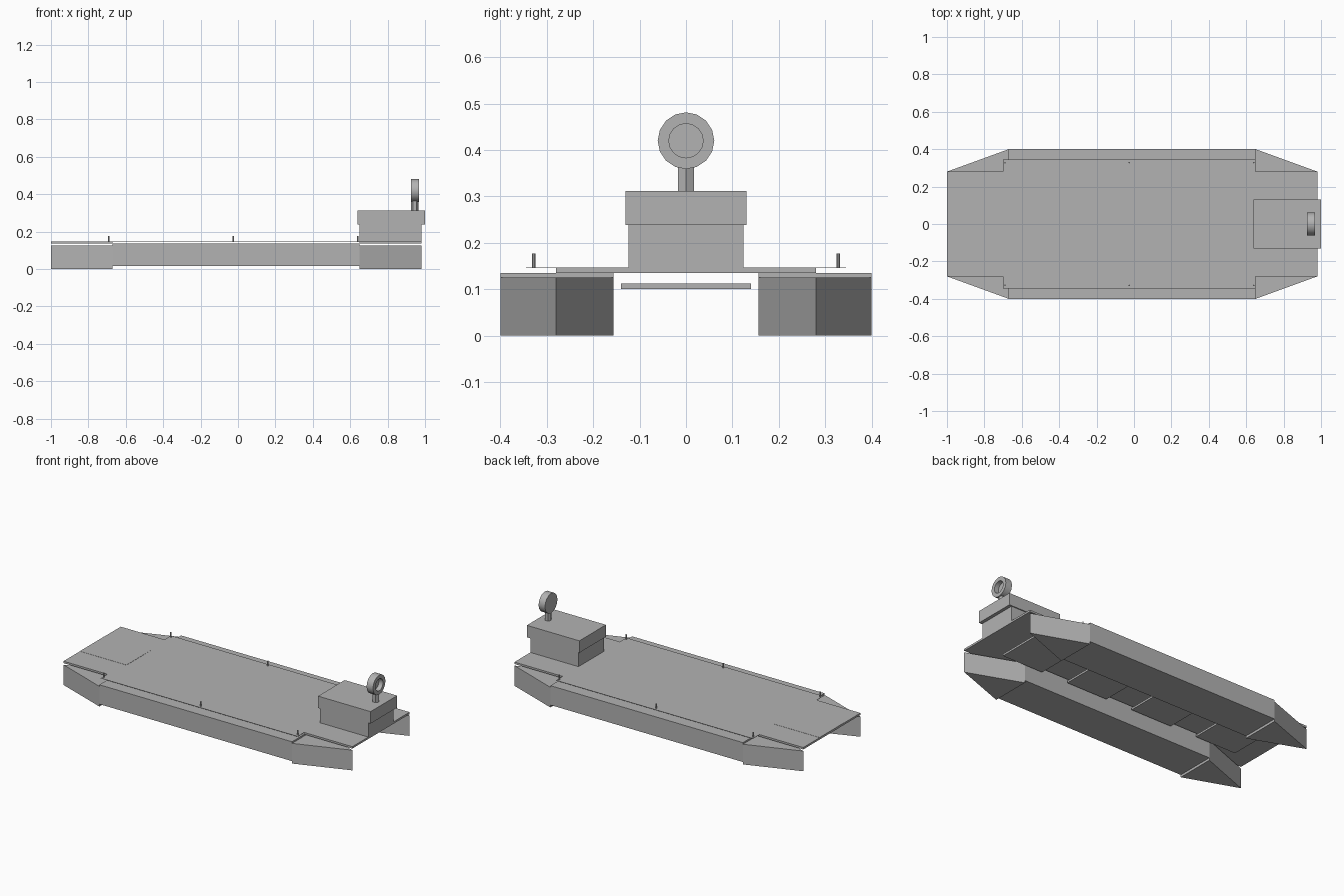
import bpy, bmesh, math
from mathutils import Matrix

old = bpy.data.objects.get("Cube")
if old:
    bpy.data.objects.remove(old, do_unlink=True)

grey = bpy.data.materials.new("plain grey")
grey.use_nodes = True
colour = (0.45, 0.45, 0.45, 1)
grey.diffuse_color = colour
grey.node_tree.nodes["Principled BSDF"].inputs["Base Color"].default_value = colour


def finish(name, bm):
    bmesh.ops.recalc_face_normals(bm, faces=bm.faces)
    mesh = bpy.data.meshes.new(name)
    bm.to_mesh(mesh)
    bm.free()
    mesh.materials.append(grey)
    obj = bpy.data.objects.new(name, mesh)
    bpy.context.collection.objects.link(obj)
    return obj


def prism(name, outline, z0, z1):
    """Extrude a plan outline from z0 up to z1."""
    bm = bmesh.new()
    face = bm.faces.new([bm.verts.new((x, y, z0)) for x, y in outline])
    top = bmesh.ops.extrude_face_region(bm, geom=[face])["geom"]
    verts = [v for v in top if isinstance(v, bmesh.types.BMVert)]
    bmesh.ops.translate(bm, verts=verts, vec=(0, 0, z1 - z0))
    return finish(name, bm)


def box(name, x0, x1, y0, y1, z0, z1):
    return prism(name, [(x0, y0), (x1, y0), (x1, y1), (x0, y1)], z0, z1)


def cylinder(name, sides, radius, x, y, z0, z1):
    ring = [2 * math.pi * i / sides for i in range(sides)]
    return prism(name, [(x + radius * math.cos(a), y + radius * math.sin(a))
                        for a in ring], z0, z1)


BOW, STERN = -1.0, 0.98
FORE, AFT = -0.67, 0.65
INNER, KEEL, OUTER = 0.156, 0.28, 0.4
DECK = 0.147

# Twin hulls with pointed ends, deck posts along each side
for side, s in (("left", 1), ("right", -1)):
    box(side + "_hull", FORE, AFT, s * INNER, s * OUTER, 0.015, 0.135)
    for end, base, tip in (("bow", FORE, BOW), ("stern", AFT, STERN)):
        prism(f"{side}_{end}_wedge",
              [(base, s * INNER), (base, s * OUTER), (tip, s * KEEL)], 0, 0.125)
    for i, x in enumerate((-0.69, -0.025, 0.64)):
        cylinder(f"{side}_deck_post_{i + 1}", 8, 0.004, x, s * 0.328, DECK, 0.177)

# Thin main deck and thicker end decks
box("main_deck", -0.7, AFT, -0.345, 0.345, DECK - 0.0015, DECK)
box("bow_deck", BOW, FORE, -KEEL, KEEL, 0.135, DECK)
box("stern_deck", AFT, STERN, -KEEL, KEEL, 0.135, DECK)
box("bow_ramp_panel", BOW, -0.68, -0.12, 0.12, DECK - 0.001, DECK + 0.001)

# Cross plates hung between the hulls
for i in range(4):
    x = 0.68 - 0.46 * i
    box(f"cross_plate_{i + 1}", x - 0.14, x + 0.14, -0.14, 0.14, 0.1, 0.112)

# Cabin with overhanging upper storey
box("cabin_base", AFT, STERN, -0.124, 0.124, DECK, 0.238)
box("cabin_top", 0.64, 1.0, -0.13, 0.13, 0.238, 0.312)

# Searchlight: stand and a drum with a recessed face
cylinder("lamp_stand", 6, 0.02, 0.945, 0, 0.312, 0.365)
bm = bmesh.new()
bmesh.ops.create_cone(bm, cap_ends=True, segments=16, radius1=0.061, radius2=0.061,
                      depth=0.044, matrix=Matrix.Translation((0.946, 0, 0.42))
                      @ Matrix.Rotation(math.pi / 2, 4, "Y"))
bm.normal_update()
front = max(bm.faces, key=lambda f: f.calc_center_median().x)
bmesh.ops.inset_region(bm, faces=[front], thickness=0.024)
pit = bmesh.ops.extrude_face_region(bm, geom=[front])["geom"]
bmesh.ops.translate(bm, vec=(-0.028, 0, 0),
                    verts=[v for v in pit if isinstance(v, bmesh.types.BMVert)])
if front.is_valid:
    bmesh.ops.delete(bm, geom=[front], context="FACES_ONLY")
lamp = finish("searchlight", bm)
bpy.ops.object.select_all(action="DESELECT")
lamp.select_set(True)
bpy.context.view_layer.objects.active = lamp
bpy.ops.object.shade_smooth_by_angle(angle=math.radians(30))
